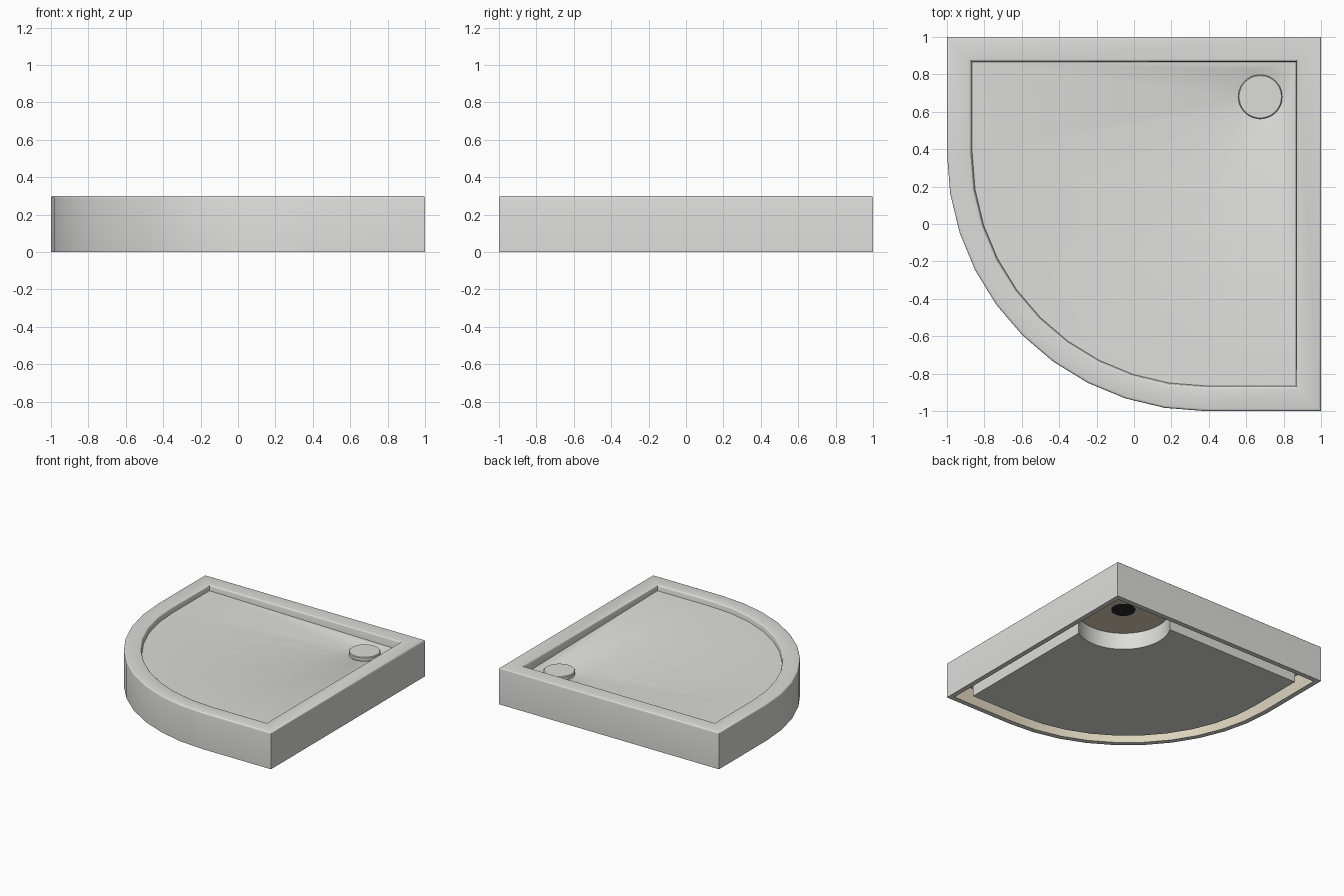
import bpy, bmesh, math
from mathutils import Vector

cube = bpy.data.objects.get("Cube")
if cube:
    bpy.data.objects.remove(cube, do_unlink=True)

ARC_CENTRE, ARC_RADIUS, ARC_STEPS = 0.38, 1.38, 10
DRAIN = Vector((0.675, 0.68))
ROOF = 0.14          # height of the tray's underside
RIM = 0.3            # height of the rim


def material(name, colour):
    mat = bpy.data.materials.new(name)
    mat.use_nodes = True
    mat.diffuse_color = (*colour, 1)
    mat.node_tree.nodes["Principled BSDF"].inputs["Base Color"].default_value = (*colour, 1)
    return mat


grey = material("light grey", (0.72, 0.72, 0.70))
beige = material("beige underside", (0.72, 0.65, 0.51))
black = material("black", (0.02, 0.02, 0.02))


def finish(bm, name, *mats):
    bmesh.ops.recalc_face_normals(bm, faces=bm.faces)
    mesh = bpy.data.meshes.new(name)
    bm.to_mesh(mesh)
    bm.free()
    obj = bpy.data.objects.new(name, mesh)
    bpy.context.collection.objects.link(obj)
    for mat in mats:
        mesh.materials.append(mat)
    bpy.ops.object.select_all(action="DESELECT")
    obj.select_set(True)
    bpy.context.view_layer.objects.active = obj
    bpy.ops.object.shade_smooth_by_angle(angle=math.radians(38))
    return obj


def front_curve(inset):
    """Curved front, from the right side round to the front."""
    r = ARC_RADIUS - inset
    for i in range(ARC_STEPS + 1):
        a = math.pi + math.pi / 2 * i / ARC_STEPS
        yield Vector((ARC_CENTRE + r * math.cos(a), ARC_CENTRE + r * math.sin(a)))


def outline(inset):
    e = 1 - inset
    return [Vector((e, e)), Vector((-e, e)), *front_curve(inset), Vector((e, -e))]


def circle(radius, steps=40):
    return [DRAIN + radius * Vector((math.cos(t), math.sin(t)))
            for t in (math.tau * i / steps for i in range(steps))]


def ring(bm, points, height):
    """Add a loop of vertices; height is a number or a function of the point."""
    return [bm.verts.new((p.x, p.y, height(p) if callable(height) else height)) for p in points]


def skin(bm, a, b, index=0):
    for i in range(len(a)):
        j = (i + 1) % len(a)
        bm.faces.new((a[i], a[j], b[j], b[i])).material_index = index


def floor_height(p):
    return 0.225 + 0.02 * (p - DRAIN).length


# Tray: skirt, rounded rim and basin lofted from inset outlines
bm = bmesh.new()
edge = 0.012
angles = [math.radians(a) for a in (0, 30, 60, 90)]
outer_round = [(edge * (1 - math.cos(a)), RIM - edge * (1 - math.sin(a))) for a in angles]
inner_round = [(0.13 - i, z) for i, z in reversed(outer_round)]
section = [(0.04, ROOF), (0.04, 0), (0, 0), *outer_round, *inner_round, (0.135, floor_height)]
loops = [ring(bm, outline(inset), z) for inset, z in section]
for k, (a, b) in enumerate(zip(loops, loops[1:])):
    skin(bm, a, b, 1 if k == 0 else 0)
bm.faces.new(loops[0]).material_index = 1

# Sloping floor with a shallow dish around the drain
dish_edge = ring(bm, circle(0.145), floor_height)
dish = ring(bm, circle(0.115), 0.215)
skin(bm, dish_edge, dish)
bm.faces.new(dish)
borders = []
for loop in (loops[-1], dish_edge):
    borders += [bm.edges.get((loop[i - 1], loop[i])) for i in range(len(loop))]
bmesh.ops.triangle_fill(bm, use_beauty=True, edges=borders, normal=(0, 0, 1))
finish(bm, "shower_tray", grey, beige)

# Support block under the basin, its back corner scooped out around the drain
gap, scoop = 0.14, 0.356
side = 1 - gap
a0 = math.atan2(-math.sqrt(scoop ** 2 - (side - DRAIN.x) ** 2), side - DRAIN.x)
a1 = math.atan2(side - DRAIN.y, -math.sqrt(scoop ** 2 - (side - DRAIN.y) ** 2)) - math.tau
scoop_arc = [DRAIN + scoop * Vector((math.cos(t), math.sin(t)))
             for t in (a0 + (a1 - a0) * i / 24 for i in range(25))]
profile = scoop_arc + outline(gap)[1:]
bm = bmesh.new()
low, high = ring(bm, profile, 0.002), ring(bm, profile, ROOF + 0.005)
skin(bm, low, high)
bm.faces.new(low)
bm.faces.new(high)
finish(bm, "support_block", grey)


# Drain parts
def disc(name, mat, sections):
    bm = bmesh.new()
    rings = [ring(bm, circle(r), z) for r, z in sections]
    for a, b in zip(rings, rings[1:]):
        skin(bm, a, b)
    bm.faces.new(rings[0])
    bm.faces.new(rings[-1])
    finish(bm, name, mat)


disc("drain_cover", grey, [(0.118, 0.21), (0.118, 0.24), (0.113, 0.245)])
disc("waste_outlet", black, [(0.09, ROOF - 0.003), (0.09, ROOF + 0.03)])
